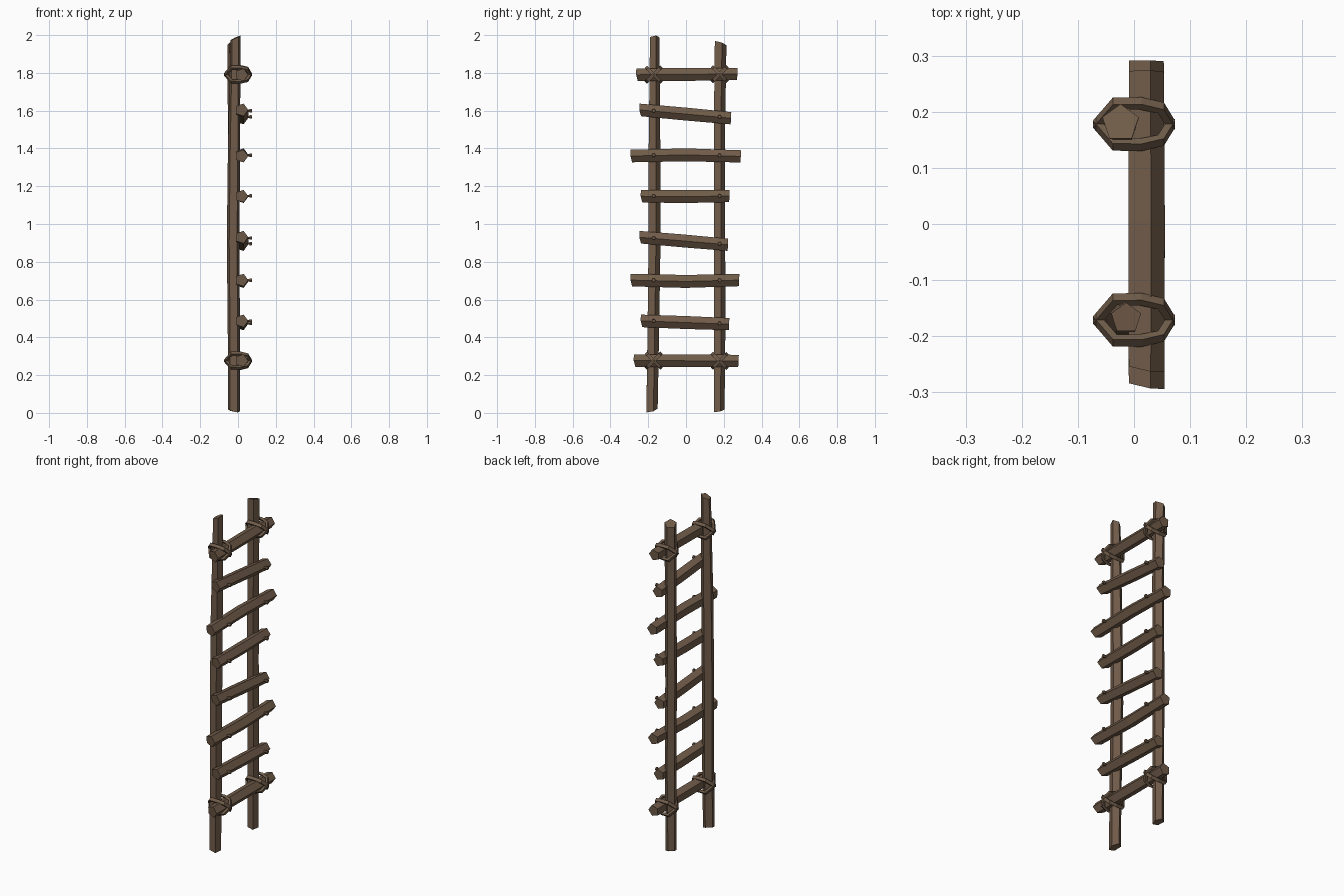
import bpy, bmesh, math
from mathutils import Vector, Matrix

if "Cube" in bpy.data.objects:
    bpy.data.objects.remove(bpy.data.objects["Cube"])

wood = bpy.data.materials.new("weathered brown wood")
wood.diffuse_color = (0.165, 0.107, 0.067, 1)
wood.use_nodes = True
wood.node_tree.nodes["Principled BSDF"].inputs["Base Color"].default_value = wood.diffuse_color
rope = bpy.data.materials.new("brown lashing")
rope.diffuse_color = (0.160, 0.107, 0.068, 1)
rope.use_nodes = True
rope.node_tree.nodes["Principled BSDF"].inputs["Base Color"].default_value = rope.diffuse_color


def finish(bm, name, mat):
    bmesh.ops.recalc_face_normals(bm, faces=bm.faces)
    me = bpy.data.meshes.new(name)
    bm.to_mesh(me)
    bm.free()
    me.materials.append(mat)
    ob = bpy.data.objects.new(name, me)
    bpy.context.collection.objects.link(ob)
    return ob


def pole(name, pts, radii, phase, axis, cuts):
    """Five-sided pole through pts; cuts are the slopes of the sawn ends."""
    bm = bmesh.new()
    rings = []
    for i, (p, r) in enumerate(zip(pts, radii)):
        cut = cuts[0] if i == 0 else cuts[1] if i == len(pts) - 1 else (0, 0)
        ring = []
        for k in range(5):
            a = math.radians(phase + 72 * k)
            u, v = r * math.cos(a), r * math.sin(a)
            s = cut[0] * u + cut[1] * v
            d = Vector((u, v, s)) if axis == "z" else Vector((u, s, v))
            ring.append(bm.verts.new(Vector(p) + d))
        rings.append(ring)
    for a, b in zip(rings, rings[1:]):
        for k in range(5):
            bm.faces.new((a[k], a[(k + 1) % 5], b[(k + 1) % 5], b[k]))
    bm.faces.new(rings[0])
    bm.faces.new(rings[-1])
    return finish(bm, name, wood)


# Two upright rails, slightly crooked
pole("left_rail",
     [(-0.022, -0.183, 0.014), (-0.022, -0.176, 0.45), (-0.026, -0.170, 0.9),
      (-0.021, -0.170, 1.4), (-0.014, -0.168, 1.985)],
     [0.033, 0.034, 0.035, 0.034, 0.028], 18, "z", [(-0.25, 0.25), (0.45, 0.1)])
pole("right_rail",
     [(-0.024, 0.173, 0.012), (-0.022, 0.176, 0.5), (-0.024, 0.174, 1.0),
      (-0.022, 0.174, 1.5), (-0.024, 0.180, 1.957)],
     [0.031, 0.033, 0.033, 0.033, 0.034], 18, "z", [(-0.2, 0.2), (0.2, -0.3)])

# Rungs: y start, z start, y end, z end, bow in the middle
rungs = [(-0.27, 0.277, 0.278, 0.275, 0.0), (-0.233, 0.487, 0.228, 0.470, 0.0),
         (-0.287, 0.703, 0.281, 0.703, -0.007), (-0.24, 0.930, 0.222, 0.890, 0.0),
         (-0.233, 1.147, 0.230, 1.148, -0.002), (-0.287, 1.360, 0.290, 1.358, 0.007),
         (-0.24, 1.604, 0.238, 1.560, 0.0), (-0.257, 1.790, 0.272, 1.794, 0.0)]
RX = 0.019


def rung_z(rung, y):
    y0, z0, y1, z1, _ = rung
    return z0 + (z1 - z0) * (y - y0) / (y1 - y0)


def nail(name, y, z):
    bm = bmesh.new()
    for r, x0, x1 in ((0.007, 0.02, 0.064), (0.0105, 0.062, 0.073)):
        bmesh.ops.create_cone(
            bm, cap_ends=True, segments=6, radius1=r, radius2=r * 0.9, depth=x1 - x0,
            matrix=Matrix.Translation(((x0 + x1) / 2, y, z)) @ Matrix.Rotation(math.pi / 2, 4, "Y"))
    finish(bm, name, wood)


def lashing(name, y, z, tilt):
    """Angular rope band around rail and rung, tilted about the x axis."""
    path = [(-0.066, 0.0), (-0.034, 0.052), (0.012, 0.052), (0.048, 0.041),
            (0.066, 0.0), (0.048, -0.041), (0.012, -0.052), (-0.034, -0.052)]
    rot = Matrix.Rotation(tilt, 3, "X")
    bm = bmesh.new()
    rings = []
    for px, pd in path:
        out = Vector((px, pd, 0)).normalized()
        rings.append([bm.verts.new(rot @ (Vector((px, pd, 0)) + out * a + Vector((0, 0, b)))
                                   + Vector((0, y, z)))
                      for a, b in ((-0.007, -0.009), (0.007, -0.009),
                                   (0.007, 0.009), (-0.007, 0.009))])
    n = len(rings)
    for i in range(n):
        a, b = rings[i], rings[(i + 1) % n]
        for k in range(4):
            bm.faces.new((a[k], a[(k + 1) % 4], b[(k + 1) % 4], b[k]))
    finish(bm, name, rope)


for i, rung in enumerate(rungs):
    y0, z0, y1, z1, bow = rung
    mid = (RX, (y0 + y1) / 2, (z0 + z1) / 2 + bow)
    pole(f"rung_{i + 1}", [(RX, y0, z0), mid, (RX, y1, z1)], [0.035, 0.036, 0.034],
         0, "y", [(-0.2, -0.12), (0.0, 0.05)])
    for side, y in (("left", -0.171), ("right", 0.178)):
        z = rung_z(rung, y)
        if i in (0, len(rungs) - 1):
            # Crossed lashings on the bottom and top rungs
            lashing(f"lashing_a_{side}_{i + 1}", y, z, math.radians(45))
            lashing(f"lashing_b_{side}_{i + 1}", y, z, math.radians(-45))
        else:
            # Nails hold the other rungs
            nail(f"nail_{side}_{i + 1}", y, z + 0.002 + bow * 0.4)
